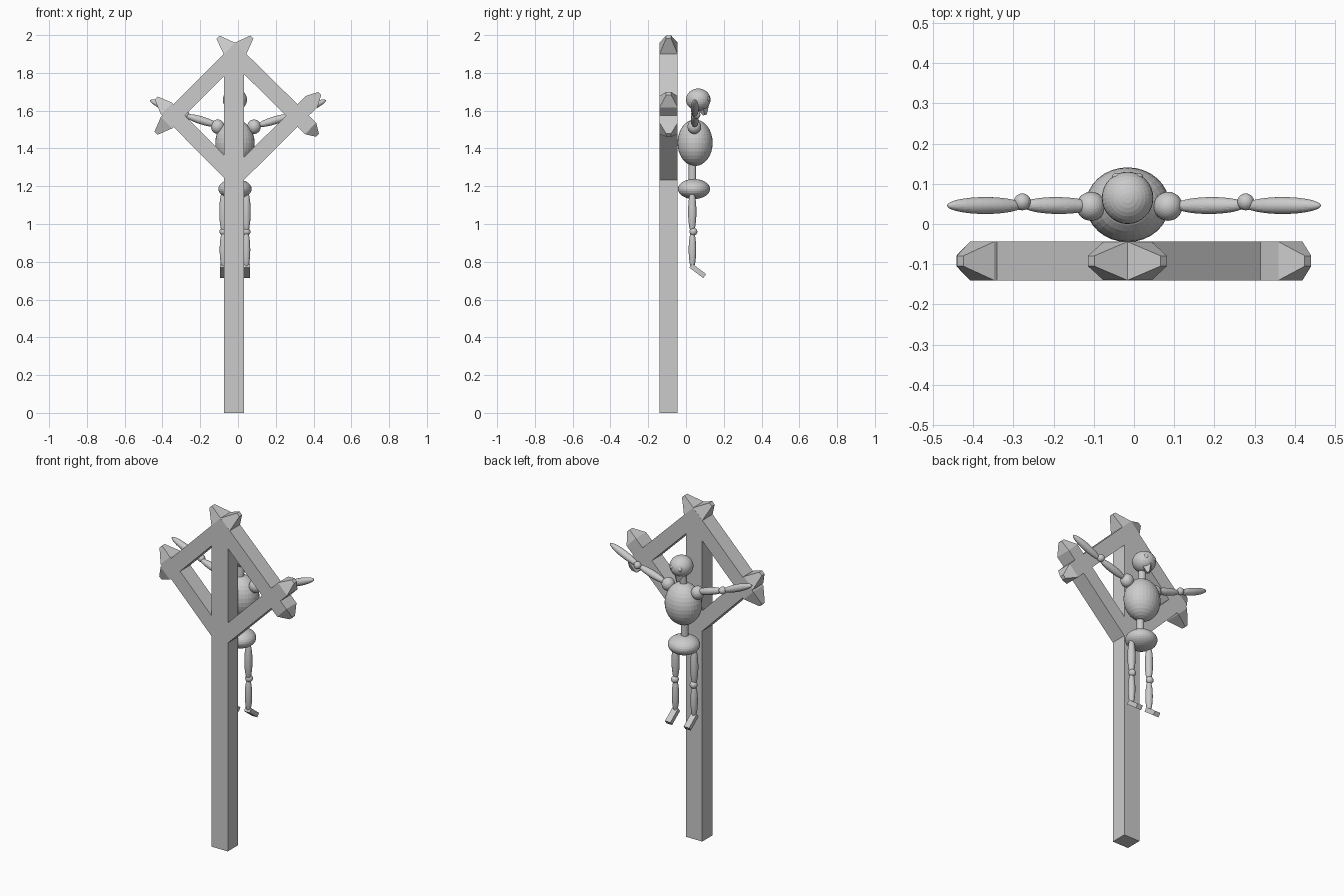
import bpy, bmesh, math
from mathutils import Vector, Matrix

if "Cube" in bpy.data.objects:
    bpy.data.objects.remove(bpy.data.objects["Cube"])

CX = -0.016          # middle of diamond and figure
WY, WD = -0.092, 0.048   # wood centre in y, half depth


def mesh_object(name, bm):
    bmesh.ops.recalc_face_normals(bm, faces=bm.faces)
    me = bpy.data.meshes.new(name)
    bm.to_mesh(me)
    bm.free()
    ob = bpy.data.objects.new(name, me)
    bpy.context.collection.objects.link(ob)
    return ob


def box(name, centre, size, rot_x=0):
    bm = bmesh.new()
    m = Matrix.Translation(centre) @ Matrix.Rotation(rot_x, 4, 'X') @ Matrix.Diagonal((*size, 1))
    bmesh.ops.create_cube(bm, size=1, matrix=m)
    return mesh_object(name, bm)


def ball(name, centre, radii):
    bm = bmesh.new()
    m = Matrix.Translation(centre) @ Matrix.Diagonal((*radii, 1))
    bmesh.ops.create_uvsphere(bm, u_segments=32, v_segments=16, radius=1, matrix=m)
    return mesh_object(name, bm)


def aligned(a, b):
    d = b - a
    return Matrix.Translation((a + b) / 2) @ d.to_track_quat('Z', 'Y').to_matrix().to_4x4(), d.length


def limb(name, a, b, r):
    # stretched ball running from a to b
    m, length = aligned(Vector(a), Vector(b))
    bm = bmesh.new()
    bmesh.ops.create_uvsphere(bm, u_segments=24, v_segments=16, radius=1,
                              matrix=m @ Matrix.Diagonal((r, r, length / 2, 1)))
    return mesh_object(name, bm)


def rod(name, a, b, r1, r2, sides=24):
    m, length = aligned(Vector(a), Vector(b))
    bm = bmesh.new()
    bmesh.ops.create_cone(bm, cap_ends=True, segments=sides, radius1=r1, radius2=r2,
                          depth=length, matrix=m)
    return mesh_object(name, bm)


def beam(name, a, b, start, end, half=0.0425):
    # square beam in the xz plane; start/end = (overhang, tip overhang) past a and b
    a, b = Vector((a[0], WY, a[1])), Vector((b[0], WY, b[1]))
    d = (b - a).normalized()
    side = Vector((-d.z, 0, d.x))
    stations = [(a - d * start[0], 1), (b + d * end[0], 1)]
    if start[1]:
        stations.insert(0, (a - d * start[1], 0.27))
    if end[1]:
        stations.append((b + d * end[1], 0.27))
    bm = bmesh.new()
    rings = []
    for p, s in stations:
        rings.append([bm.verts.new(p + side * u * half * s + Vector((0, v * WD * s, 0)))
                      for u, v in ((-1, -1), (1, -1), (1, 1), (-1, 1))])
    for r, q in zip(rings, rings[1:]):
        for i in range(4):
            bm.faces.new((r[i], r[(i + 1) % 4], q[(i + 1) % 4], q[i]))
    bm.faces.new(rings[0])
    bm.faces.new(rings[-1])
    return mesh_object(name, bm)


# wooden post and diamond frame with pointed beam ends
box("post", (-0.022, WY, 0.945), (0.106, 2 * WD, 1.89))
top, bottom = (CX, 1.90), (CX, 1.246)
left, right = (-0.341, 1.574), (0.315, 1.574)
beam("upper_left_beam", top, left, (0.042, 0.127), (0.053, 0.132))
beam("upper_right_beam", top, right, (0.042, 0.127), (0.097, 0.148))
beam("lower_left_beam", bottom, left, (0, 0), (0.053, 0.130))
beam("lower_right_beam", bottom, right, (0, 0), (0.105, 0.166))

# body
ball("torso", (CX, 0.048, 1.43), (0.104, 0.093, 0.123))
rod("spine", (CX, 0.034, 1.19), (CX, 0.034, 1.34), 0.02, 0.02)
ball("pelvis", (CX, 0.042, 1.185), (0.088, 0.085, 0.053))
rod("neck", (CX, 0.045, 1.53), (CX, 0.05, 1.63), 0.02, 0.02)

# head with jaw and eyes
ball("head", (CX, 0.065, 1.658), (0.064, 0.065, 0.059))
rod("jaw", (CX, 0.085, 1.635), (CX, 0.1, 1.577), 0.042, 0.01, 4)

for s, side in ((-1, "left"), (1, "right")):
    ball(side + "_eye", (CX + s * 0.026, 0.117, 1.662), (0.013, 0.01, 0.013))

    # arm
    ball(side + "_shoulder", (CX * 0.7 + s * 0.096, 0.044, 1.515), (0.036, 0.036, 0.038))
    limb(side + "_upper_arm", (s * 0.10, 0.045, 1.52), (s * 0.28, 0.047, 1.575), 0.021)
    ball(side + "_elbow", (s * 0.278, 0.055, 1.578), (0.021, 0.021, 0.021))
    limb(side + "_forearm", (s * 0.275, 0.046, 1.573), (s * 0.465, 0.046, 1.655), 0.021)

    # leg
    x = CX + s * 0.061
    limb(side + "_thigh", (x, 0.033, 1.18), (x, 0.033, 0.95), 0.022)
    ball(side + "_knee", (x, 0.039, 0.96), (0.021, 0.021, 0.021))
    limb(side + "_shin", (x, 0.034, 0.965), (x, 0.034, 0.762), 0.02)
    box(side + "_foot", (x, 0.062, 0.752), (0.036, 0.092, 0.026), math.radians(-37))
